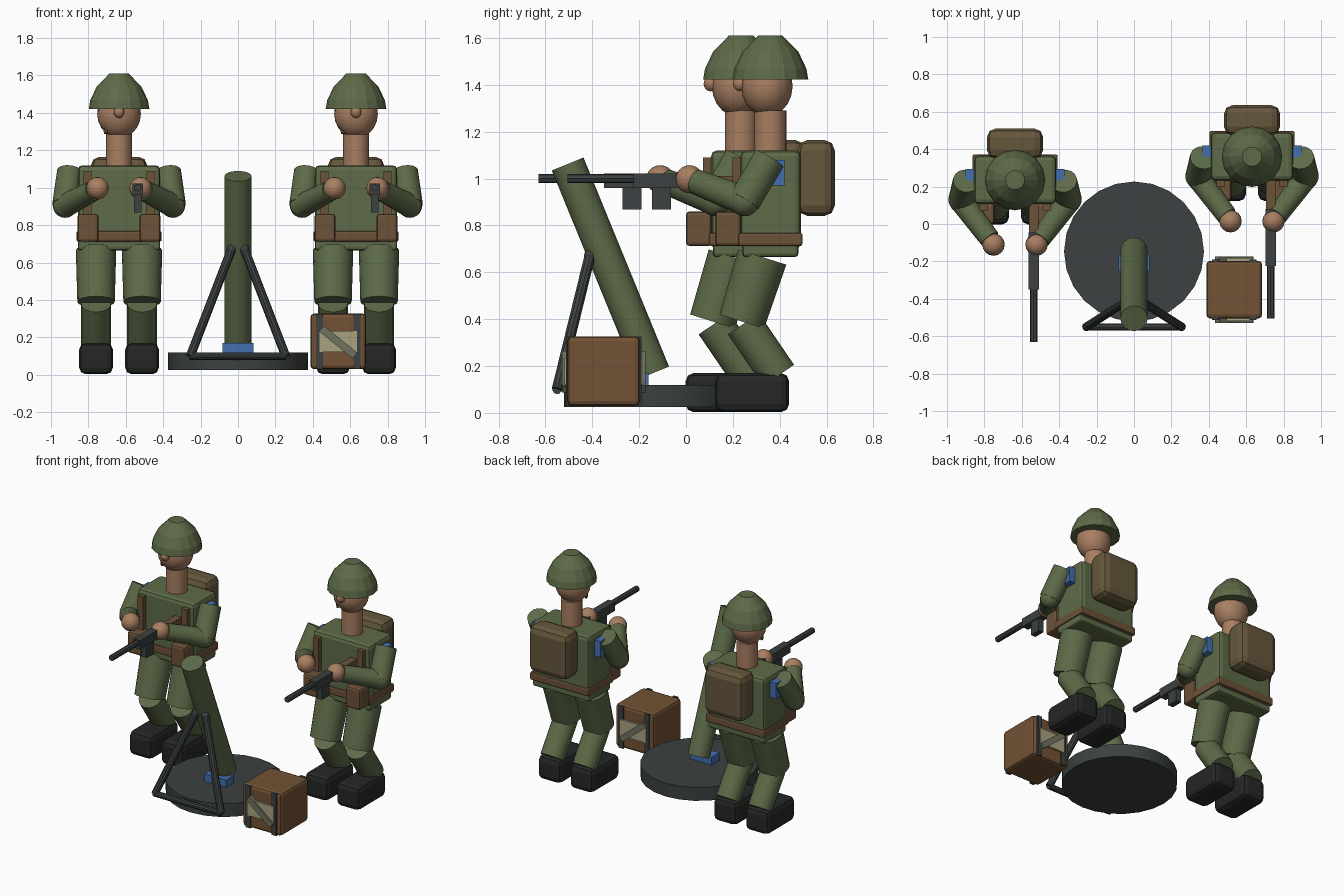
import bpy, math
from mathutils import Vector

if "Cube" in bpy.data.objects:
    bpy.data.objects.remove(bpy.data.objects["Cube"])


def material(name, rgb):
    m = bpy.data.materials.new(name)
    m.diffuse_color = (*rgb, 1)
    m.use_nodes = True
    m.node_tree.nodes["Principled BSDF"].inputs["Base Color"].default_value = m.diffuse_color
    return m


GREEN = material("olive", (0.11, 0.145, 0.065))
SKIN = material("skin", (0.39, 0.21, 0.12))
BROWN = material("leather", (0.15, 0.085, 0.04))
PACK = material("canvas", (0.13, 0.095, 0.045))
BOOT = material("boot_black", (0.018, 0.02, 0.02))
METAL = material("gunmetal", (0.045, 0.052, 0.052))
BLUE = material("blue", (0.06, 0.16, 0.42))
WOOD = material("wood", (0.17, 0.085, 0.035))
LABEL = material("pale_panel", (0.4, 0.36, 0.22))
PLANK = material("plank", (0.16, 0.17, 0.12))


def finish(name, mat, smooth=None):
    o = bpy.context.object
    o.name = name
    o.data.materials.append(mat)
    if smooth:
        bpy.ops.object.shade_smooth_by_angle(angle=math.radians(smooth))
    return o


def box(name, mat, x, y, z, bevel=0, roll=0):
    """Box from (min, max) ranges, optionally bevelled or turned about y."""
    r = (x, y, z)
    bpy.ops.mesh.primitive_cube_add(size=1, location=[(a + b) / 2 for a, b in r])
    o = bpy.context.object
    o.scale = [b - a for a, b in r]
    bpy.ops.object.transform_apply(location=False, rotation=False, scale=True)
    o.rotation_euler.y = roll
    if bevel:
        m = o.modifiers.new("bevel", "BEVEL")
        m.width, m.segments = bevel, 2
    return finish(name, mat)


def rod(name, mat, p, q, r, r2=None, sides=16):
    """Cylinder or cone running from p to q."""
    p, q = Vector(p), Vector(q)
    bpy.ops.mesh.primitive_cone_add(vertices=sides, radius1=r, radius2=r if r2 is None else r2,
                                    depth=(q - p).length, location=(p + q) / 2)
    bpy.context.object.rotation_euler = (q - p).to_track_quat("Z", "Y").to_euler()
    return finish(name, mat, 35)


def ball(name, mat, c, size, seg=16, rings=10):
    bpy.ops.mesh.primitive_uv_sphere_add(segments=seg, ring_count=rings, radius=1, location=c)
    o = bpy.context.object
    o.scale = size
    bpy.ops.object.transform_apply(location=False, rotation=False, scale=True)
    return finish(name, mat, 40)


def lathe(name, mat, c, profile, sides):
    """Closed stack of rings from (radius, z) pairs."""
    verts = [(r * math.cos(2 * math.pi * i / sides), r * math.sin(2 * math.pi * i / sides), z)
             for r, z in profile for i in range(sides)]
    faces = [(k * sides + i, k * sides + (i + 1) % sides,
              (k + 1) * sides + (i + 1) % sides, (k + 1) * sides + i)
             for k in range(len(profile) - 1) for i in range(sides)]
    faces += [tuple(reversed(range(sides))),
              tuple(range((len(profile) - 1) * sides, len(profile) * sides))]
    me = bpy.data.meshes.new(name)
    me.from_pydata(verts, [], faces)
    o = bpy.data.objects.new(name, me)
    o.location = c
    bpy.context.collection.objects.link(o)
    me.materials.append(mat)


def soldier(tag, cx, cy):
    def P(x, y, z):
        return (cx + x, cy + y, z)

    def B(name, mat, x, y, z, bevel=0):
        return box(f"{tag}_{name}", mat, (cx + x[0], cx + x[1]), (cy + y[0], cy + y[1]), z, bevel)

    def R(name, mat, p, q, r, r2=None, sides=16):
        return rod(f"{tag}_{name}", mat, P(*p), P(*q), r, r2, sides)

    # head
    lathe(f"{tag}_helmet", GREEN, P(0, 0, 0),
          [(.162, 1.422), (.154, 1.468), (.12, 1.54), (.052, 1.61)], 16)
    ball(f"{tag}_head", SKIN, P(0, -.015, 1.395), (.117, .11, .13))
    ball(f"{tag}_nose", SKIN, P(0, -.13, 1.405), (.03, .03, .033), 10, 6)
    R("chin_strap", BROWN, (-.108, -.03, 1.43), (-.07, -.06, 1.29), .01, sides=6)
    R("neck", SKIN, (0, 0, 1.1), (0, 0, 1.29), .069)

    # torso and gear
    B("torso", GREEN, (-.22, .22), (-.128, .13), (.7, 1.12), .025)
    B("hips", GREEN, (-.22, .22), (-.12, .12), (.665, .74), .015)
    B("belt", BROWN, (-.228, .228), (-.137, .137), (.712, .768), .01)
    B("backpack", PACK, (-.15, .15), (.115, .275), (.84, 1.165), .045)

    for s, side in ((-1, "left"), (1, "right")):
        def S(a, b):
            return tuple(sorted((s * a, s * b)))
        B(f"{side}_pouch", BROWN, S(.11, .222), (-.235, -.125), (.712, .86), .015)
        B(f"{side}_strap", BROWN, S(.148, .19), (-.162, -.12), (.8, 1.09))
        B(f"{side}_shoulder_patch", BLUE, S(.21, .265), (-.01, .06), (.97, 1.08))
        # arms
        R(f"{side}_upper_arm", GREEN, (s * .262, -.005, 1.085), (s * .288, -.11, .905), .07)
        ball(f"{side}_elbow", GREEN, P(s * .288, -.11, .905), (.066,) * 3)
        R(f"{side}_forearm", GREEN, (s * .288, -.11, .905), (s * .135, -.315, .985), .064, .055)
        ball(f"{side}_hand", SKIN, P(s * .115, -.345, .997), (.06,) * 3)
        # legs
        R(f"{side}_thigh", GREEN, (s * .123, -.035, .665), (s * .123, -.122, .39), .108, .1)
        R(f"{side}_shin", GREEN, (s * .123, -.115, .38), (s * .123, .035, .16), .08)
        B(f"{side}_boot", BOOT, S(.033, .213), (-.237, .08), (.003, .17), .035)

    # rifle
    g = .1
    R("rifle_barrel", METAL, (g, -.865, 1.0), (g, -.57, 1.0), .02, sides=8)
    B("rifle_body", METAL, (g - .027, g + .027), (-.585, -.28), (.96, 1.022))
    B("rifle_magazine", METAL, (g - .02, g + .02), (-.505, -.425), (.868, .97))
    B("rifle_stock", BROWN, (g - .025, g + .025), (-.29, -.12), (.955, 1.01))


soldier("soldier_a", -.636, .235)
soldier("soldier_b", .631, .36)

# mortar
rod("mortar_base_plate", METAL, (0, -.147, .025), (0, -.147, .118), .374, sides=24)
rod("mortar_tube", GREEN, (0, -.14, .17), (0, -.505, 1.062), .073)
box("mortar_bracket", BLUE, (-.083, .083), (-.25, -.16), (.1, .17))
for s in (-1, 1):
    rod("mortar_bipod_leg", METAL, (s * .255, -.55, .1), (s * .035, -.41, .67), .024, sides=10)
    ball("mortar_bipod_top", METAL, (s * .035, -.41, .67), (.026,) * 3, 10, 6)
rod("mortar_crossbar", METAL, (-.26, -.55, .1), (.26, -.55, .1), .02, sides=10)

# ammunition crate
box("crate", WOOD, (.387, .685), (-.505, -.197), (.03, .327), .02)
for y, s in ((-.505, -1), (-.197, 1)):
    def depth(d):
        return tuple(sorted((y + s * d, y - s * .01)))
    for x in (.436, .636):
        box("crate_band", METAL, (x - .018, x + .018), depth(.008), (.032, .325))
    box("crate_panel", LABEL, (.436, .636), depth(.014), (.122, .235))
    box("crate_plank", PLANK, (.42, .652), depth(.024), (.155, .195), roll=math.radians(39))
